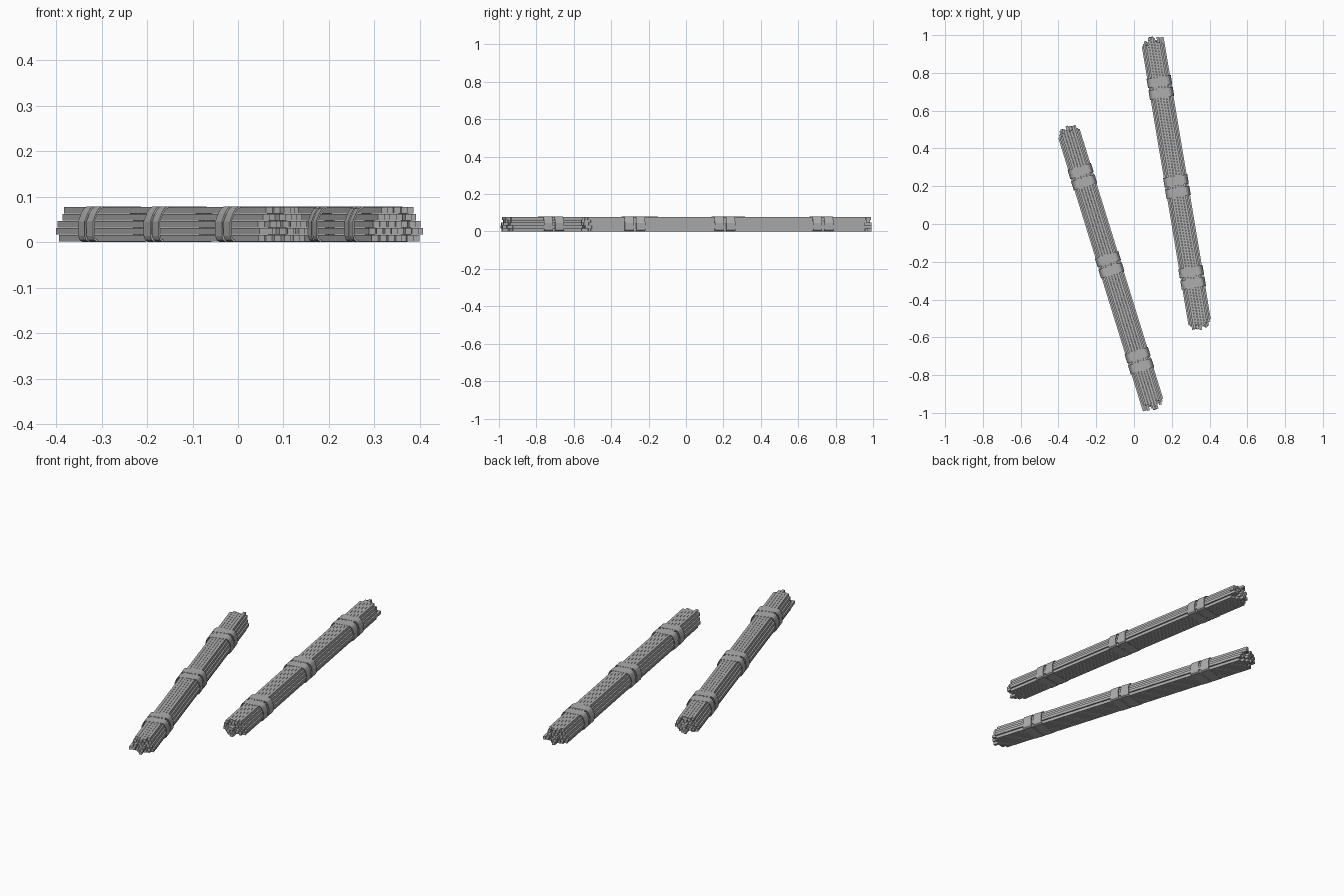
import bpy, bmesh, random
from math import radians
from mathutils import Matrix

random.seed(4)
if "Cube" in bpy.data.objects:
    bpy.data.objects.remove(bpy.data.objects["Cube"], do_unlink=True)

grey = bpy.data.materials.new("plain grey")
grey.use_nodes = True
colour = (0.42, 0.42, 0.42, 1)
grey.diffuse_color = colour
grey.node_tree.nodes["Principled BSDF"].inputs["Base Color"].default_value = colour

PITCH = 0.0154          # rod spacing and row height
ROWS = (7, 8, 7, 6, 5)  # rods in each row, bottom to top


def finish(bm, name):
    bmesh.ops.recalc_face_normals(bm, faces=bm.faces)
    mesh = bpy.data.meshes.new(name)
    bm.to_mesh(mesh)
    bm.free()
    mesh.materials.append(grey)
    return mesh


def rod_end(x):
    # Rods stagger at the ends, reaching furthest in the middle
    return random.uniform(0.73, 0.775) + 0.018 * (1 - abs(x) / 0.062)


def make_rods():
    bm = bmesh.new()
    for row, count in enumerate(ROWS):
        z = 0.001 + PITCH * (row + 0.5)
        for i in range(count):
            x = (i - (count - 1) / 2) * PITCH
            back, front = rod_end(x), rod_end(x)
            spot = Matrix.Translation((x, (back - front) / 2, z))
            size = Matrix.Diagonal((PITCH * 0.93, back + front, PITCH * 0.99, 1))
            bmesh.ops.create_cube(bm, size=1, matrix=spot @ size)
    return finish(bm, "rods")


def make_strap(width):
    # Closed band whose outline is mirrored from its right half
    half = [(0.055, 0), (0.062, 0.005), (0.065, 0.014), (0.065, 0.046),
            (0.058, 0.064), (0.052, 0.074), (0.044, 0.079)]
    outer = half + [(-x, z) for x, z in reversed(half)]
    middle = 0.0395
    inner = [(x * 0.95, middle + (z - middle) * 0.92) for x, z in outer]
    bm = bmesh.new()
    loops = []
    for outline, y in ((outer, -width / 2), (outer, width / 2),
                       (inner, width / 2), (inner, -width / 2)):
        loops.append([bm.verts.new((x, y, z)) for x, z in outline])
    n = len(outer)
    for a, b in zip(loops, loops[1:] + loops[:1]):
        for i in range(n):
            j = (i + 1) % n
            bm.faces.new((a[i], a[j], b[j], b[i]))
    return finish(bm, "strap")


rods = make_rods()
strap = make_strap(0.049)


def place(name, mesh, matrix):
    obj = bpy.data.objects.new(name, mesh)
    obj.matrix_world = matrix
    bpy.context.collection.objects.link(obj)


# Two bundles, the second one turned around
for side, spot, angle in (("right", (-0.123, -0.235, 0), 17.2),
                          ("left", (0.224, 0.218, 0), 189.5)):
    base = Matrix.Translation(spot) @ Matrix.Rotation(radians(angle), 4, 'Z')
    place(side + "_rods", rods, base)
    # Three pairs of straps along each bundle
    for part, y in (("back", 0.508), ("middle", 0.02), ("front", -0.512)):
        for label, shift in (("a", -0.031), ("b", 0.031)):
            place(f"{side}_{part}_strap_{label}", strap,
                  base @ Matrix.Translation((0, y + shift, 0)))
